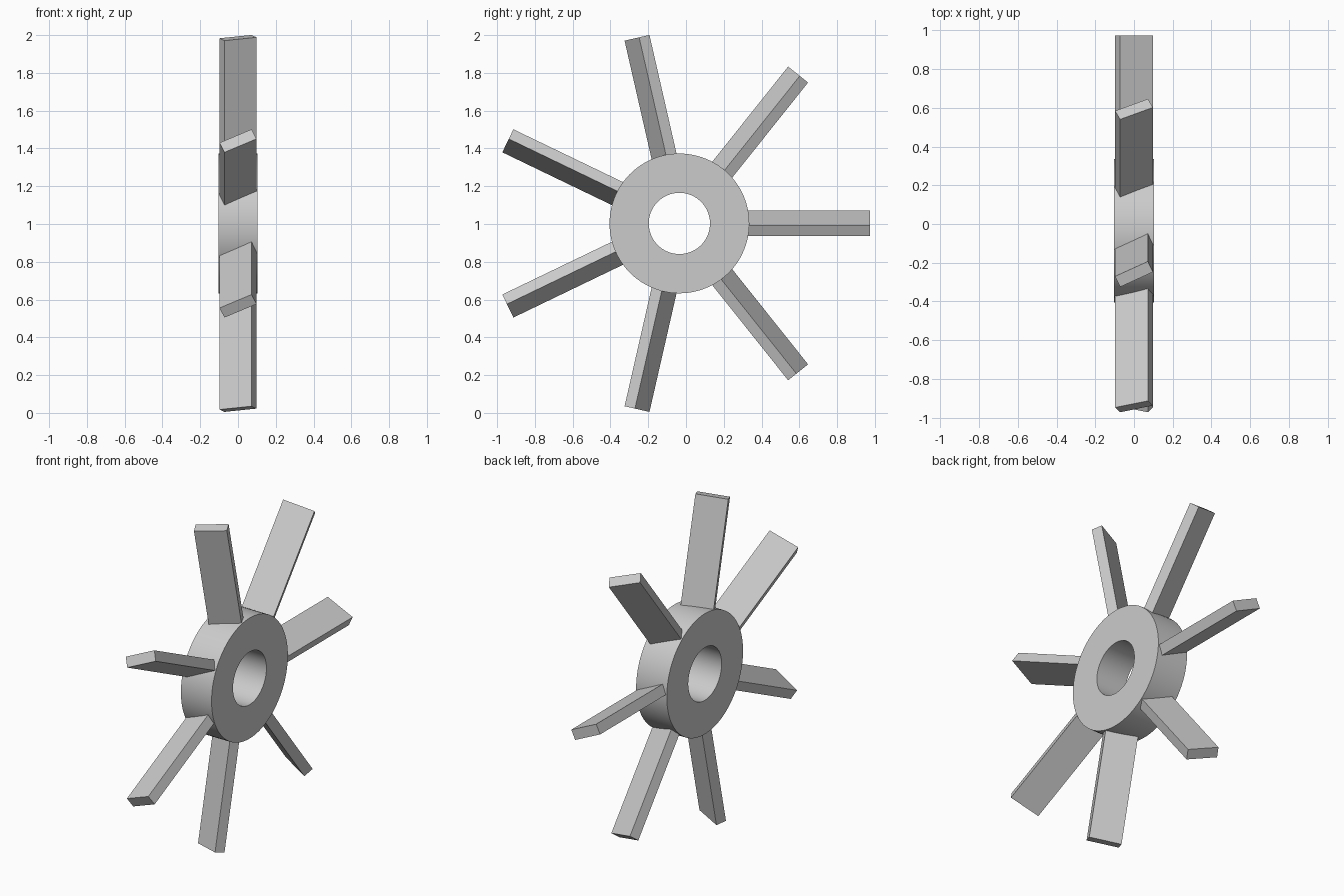
import bpy
import bmesh
from math import pi, radians
from mathutils import Matrix, Vector

if "Cube" in bpy.data.objects:
    bpy.data.objects.remove(bpy.data.objects["Cube"])

CENTRE = Vector((0, -0.035, 1.003))
HUB_OUTER, HUB_INNER, HUB_HALF = 0.37, 0.162, 0.104
BLADE_ROOT, BLADE_TIP = 0.26, 1.008
BLADE_WIDTH, BLADE_THICK, PITCH = 0.187, 0.062, radians(25)
BLADES = 7

grey = bpy.data.materials.new("plain_grey")
grey.use_nodes = True
grey.diffuse_color = (0.6, 0.6, 0.6, 1)
grey.node_tree.nodes["Principled BSDF"].inputs["Base Color"].default_value = grey.diffuse_color


def add_object(name, bm):
    bmesh.ops.recalc_face_normals(bm, faces=bm.faces)
    mesh = bpy.data.meshes.new(name)
    bm.to_mesh(mesh)
    bm.free()
    mesh.materials.append(grey)
    obj = bpy.data.objects.new(name, mesh)
    obj.location = CENTRE
    bpy.context.collection.objects.link(obj)
    return obj


# Hub: rectangular section turned about the x axis
bm = bmesh.new()
section = [(-HUB_HALF, HUB_INNER), (HUB_HALF, HUB_INNER),
           (HUB_HALF, HUB_OUTER), (-HUB_HALF, HUB_OUTER)]
verts = [bm.verts.new((x, r, 0)) for x, r in section]
edges = [bm.edges.new((verts[i], verts[(i + 1) % 4])) for i in range(4)]
bmesh.ops.spin(bm, geom=verts + edges, cent=(0, 0, 0), axis=(1, 0, 0),
               angle=2 * pi, steps=96, use_merge=True)
bmesh.ops.remove_doubles(bm, verts=bm.verts, dist=1e-5)
hub = add_object("hub", bm)
bpy.ops.object.select_all(action="DESELECT")
hub.select_set(True)
bpy.context.view_layer.objects.active = hub
bpy.ops.object.shade_smooth_by_angle(angle=radians(30))

# Blades: pitched flat bars around the hub
for i in range(BLADES):
    bm = bmesh.new()
    place = (Matrix.Rotation(2 * pi * i / BLADES, 4, "X")
             @ Matrix.Translation((0, (BLADE_ROOT + BLADE_TIP) / 2, 0))
             @ Matrix.Rotation(PITCH, 4, "Y")
             @ Matrix.Diagonal((BLADE_WIDTH, BLADE_TIP - BLADE_ROOT, BLADE_THICK, 1)))
    bmesh.ops.create_cube(bm, size=1, matrix=place)
    add_object(f"blade_{i + 1}", bm)
